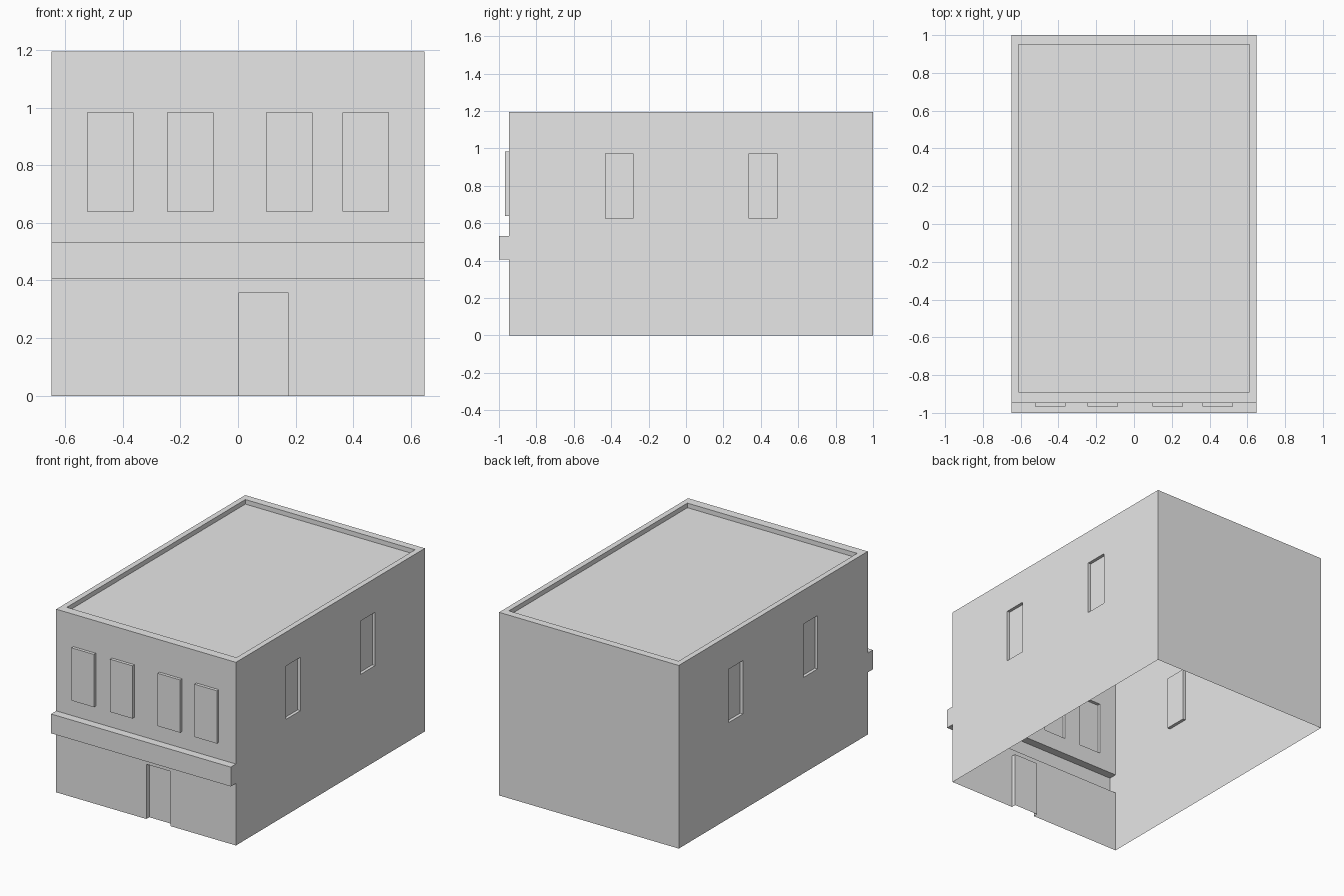
import bpy
from mathutils import Vector

cube = bpy.data.objects.get("Cube")
if cube:
    bpy.data.objects.remove(cube, do_unlink=True)

# One plain grey for the whole building
grey = bpy.data.materials.new("plain_grey")
grey.use_nodes = True
grey.diffuse_color = (0.8, 0.8, 0.8, 1)
grey.node_tree.nodes["Principled BSDF"].inputs["Base Color"].default_value = (0.8, 0.8, 0.8, 1)

# Main dimensions
W, FRONT, BACK, TOP = 0.648, -0.947, 1.0, 1.194
ROOF_DROP = 0.03
Z = Vector((0, 0, 1))


def make_object(name, quads):
    """Mesh object from a list of four-corner faces, shared corners merged."""
    index, faces = {}, []
    for quad in quads:
        faces.append([index.setdefault(tuple(round(c, 5) for c in p), len(index)) for p in quad])
    mesh = bpy.data.meshes.new(name)
    mesh.from_pydata(list(index), [], faces)
    mesh.materials.append(grey)
    obj = bpy.data.objects.new(name, mesh)
    bpy.context.collection.objects.link(obj)
    return obj


def panel(name, origin, u, v, size, openings):
    """Thin wall facing u x v. Each opening (name, u0, u1, v0, v1, offset) is
    pushed out (positive) or in (negative) as its own shell part."""
    origin, u, v = Vector(origin), Vector(u), Vector(v)
    normal = u.cross(v)

    def rect(u0, u1, v0, v1):
        return [origin + u * a + v * b for a, b in ((u0, v0), (u1, v0), (u1, v1), (u0, v1))]

    us = sorted({0, size[0]} | {c for o in openings for c in o[1:3]})
    vs = sorted({0, size[1]} | {c for o in openings for c in o[3:5]})
    wall = []
    for u0, u1 in zip(us, us[1:]):
        for v0, v1 in zip(vs, vs[1:]):
            cu, cv = (u0 + u1) / 2, (v0 + v1) / 2
            if not any(o[1] < cu < o[2] and o[3] < cv < o[4] for o in openings):
                wall.append(rect(u0, u1, v0, v1))
    if wall:
        make_object(name, wall)

    for part, u0, u1, v0, v1, offset in openings:
        rim = rect(u0, u1, v0, v1)
        face = [p + normal * offset for p in rim]
        quads = [face]
        for i in range(4):
            j = (i + 1) % 4
            if i == 0 and v0 == 0:
                continue  # no sill where the opening reaches the ground
            quads.append([rim[i], rim[j], face[j], face[i]])
        make_object(part, quads)


# Front wall: raised windows, projecting band and recessed door
front_parts = [("front_window_%d" % (i + 1), W + a, W + a + 0.161, 0.639, 0.983, 0.02)
               for i, a in enumerate((-0.524, -0.246, 0.098, 0.363))]
front_parts.append(("cornice_band", 0, 2 * W, 0.405, 0.531, 1 + FRONT))
front_parts.append(("front_door", W + 0.002, W + 0.176, 0, 0.357, -0.03))
panel("front_wall", (-W, FRONT, 0), (1, 0, 0), Z, (2 * W, TOP), front_parts)

# Side walls: two recessed windows each
depth = BACK - FRONT
for side, sign in (("left", 1), ("right", -1)):
    parts = []
    for i, (y0, y1) in enumerate(((-0.43, -0.283), (0.338, 0.487))):
        a, b = (y0 - FRONT, y1 - FRONT) if sign > 0 else (BACK - y1, BACK - y0)
        parts.append(("%s_window_%d" % (side, i + 1), a, b, 0.625, 0.973, -0.02))
    panel(side + "_wall", (sign * W, FRONT if sign > 0 else BACK, 0),
          (0, sign, 0), Z, (depth, TOP), parts)

# Plain back wall
panel("back_wall", (W, BACK, 0), (-1, 0, 0), Z, (2 * W, TOP), [])

# Parapet rim with the sunken roof deck
panel("parapet_rim", (-W, FRONT, TOP), (1, 0, 0), (0, 1, 0), (2 * W, depth),
      [("roof_deck", 0.036, 2 * W - 0.036, 0.058, depth - 0.05, -ROOF_DROP)])
